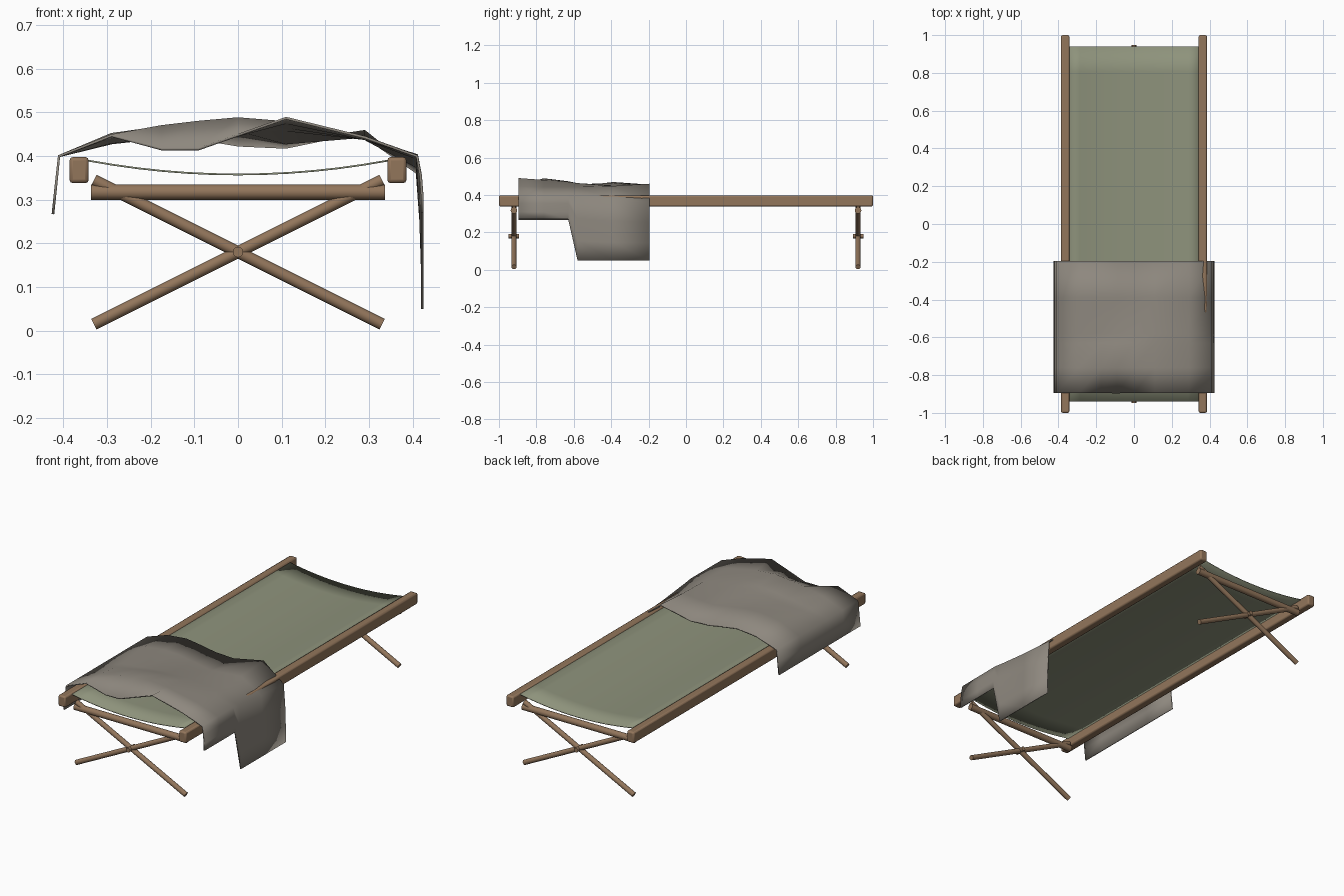
import bpy, math
from mathutils import Vector

if "Cube" in bpy.data.objects:
    bpy.data.objects.remove(bpy.data.objects["Cube"])


def material(name, rgb):
    m = bpy.data.materials.new(name)
    m.diffuse_color = (*rgb, 1)
    m.use_nodes = True
    m.node_tree.nodes["Principled BSDF"].inputs["Base Color"].default_value = m.diffuse_color
    return m


WOOD = material("wood", (0.29, 0.18, 0.105))
CANVAS = material("canvas", (0.27, 0.29, 0.20))
WOOL = material("wool", (0.27, 0.245, 0.21))


def activate(ob):
    bpy.ops.object.select_all(action='DESELECT')
    ob.select_set(True)
    bpy.context.view_layer.objects.active = ob


def rod(name, a, b, r, sides=16):
    a, b = Vector(a), Vector(b)
    d = b - a
    bpy.ops.mesh.primitive_cylinder_add(vertices=sides, radius=r, depth=d.length, location=(a + b) / 2,
                                        rotation=d.to_track_quat('Z', 'Y').to_euler())
    ob = bpy.context.object
    ob.name = name
    ob.data.materials.append(WOOD)
    bpy.ops.object.shade_smooth_by_angle(angle=math.radians(40))
    return ob


def sheet(name, rows, mat, thickness, offset):
    # rows of points, bridged into a thin cloth
    n = len(rows[0])
    verts = [p for r in rows for p in r]
    faces = [(i * n + j, i * n + j + 1, (i + 1) * n + j + 1, (i + 1) * n + j)
             for i in range(len(rows) - 1) for j in range(n - 1)]
    me = bpy.data.meshes.new(name)
    me.from_pydata(verts, [], faces)
    me.materials.append(mat)
    for p in me.polygons:
        p.use_smooth = True
    ob = bpy.data.objects.new(name, me)
    bpy.context.collection.objects.link(ob)
    s = ob.modifiers.new("thickness", 'SOLIDIFY')
    s.thickness, s.offset = thickness, offset
    return ob


# Side rails
for side, sx in (("left", -1), ("right", 1)):
    bpy.ops.mesh.primitive_cube_add(size=1, location=(sx * 0.364, 0, 0.368))
    rail = bpy.context.object
    rail.name = side + "_rail"
    rail.scale = (0.044, 2.0, 0.06)
    bpy.ops.object.transform_apply(location=False, rotation=False, scale=True)
    bev = rail.modifiers.new("bevel", 'BEVEL')
    bev.width, bev.segments = 0.008, 2
    rail.data.materials.append(WOOD)
    bpy.ops.object.shade_smooth_by_angle(angle=math.radians(35))

# Crossed legs, crossbar and pivot pin at each end
for end, y in (("front", -0.92), ("back", 0.92)):
    rod(end + "_leg_a", (-0.33, y, 0.015), (0.33, y, 0.345), 0.0135)
    rod(end + "_leg_b", (0.33, y, 0.015), (-0.33, y, 0.345), 0.0135)
    rod(end + "_crossbar", (-0.337, y, 0.3175), (0.337, y, 0.3175), 0.0175)
    rod(end + "_pivot_pin", (0, y - 0.028, 0.18), (0, y + 0.028, 0.18), 0.012, 12)

# Sagging canvas bed
canvas_rows = []
for i in range(15):
    y = -0.94 + 1.88 * i / 14
    canvas_rows.append([(0.345 * t, y, 0.358 + 0.032 * t * t) for t in [k / 6 - 1 for k in range(13)]])
sheet("canvas_bed", canvas_rows, CANVAS, 0.004, 0)

# Rumpled blanket: height across the top for each row along y
xs = (-0.41, -0.29, -0.175, -0.09, 0.0, 0.11, 0.29, 0.41)
heights = {
    -0.895: (0.400, 0.447, 0.416, 0.416, 0.448, 0.487, 0.443, 0.400),
    -0.76: (0.400, 0.445, 0.468, 0.478, 0.486, 0.477, 0.440, 0.401),
    -0.63: (0.400, 0.432, 0.450, 0.463, 0.470, 0.467, 0.440, 0.402),
    -0.58: (0.400, 0.430, 0.443, 0.453, 0.460, 0.460, 0.440, 0.395),
    -0.39: (0.400, 0.450, 0.466, 0.462, 0.448, 0.430, 0.445, 0.375),
    -0.195: (0.400, 0.440, 0.452, 0.440, 0.425, 0.420, 0.457, 0.362),
}
blanket_rows = []
for y, hs in heights.items():
    low = 0.27 if y < -0.6 else 0.05
    left = [(-0.41 - 0.014 * t, y, 0.40 - 0.133 * t) for t in (1, 0.5)]
    top = [(x, y, h) for x, h in zip(xs, hs)]
    right = [(0.41 + 0.012 * min(1, 2 * t), y, hs[-1] + (low - hs[-1]) * t) for t in (0.35, 0.7, 1)]
    blanket_rows.append(left + top + right)
sheet("blanket", blanket_rows, WOOL, 0.006, 0)
